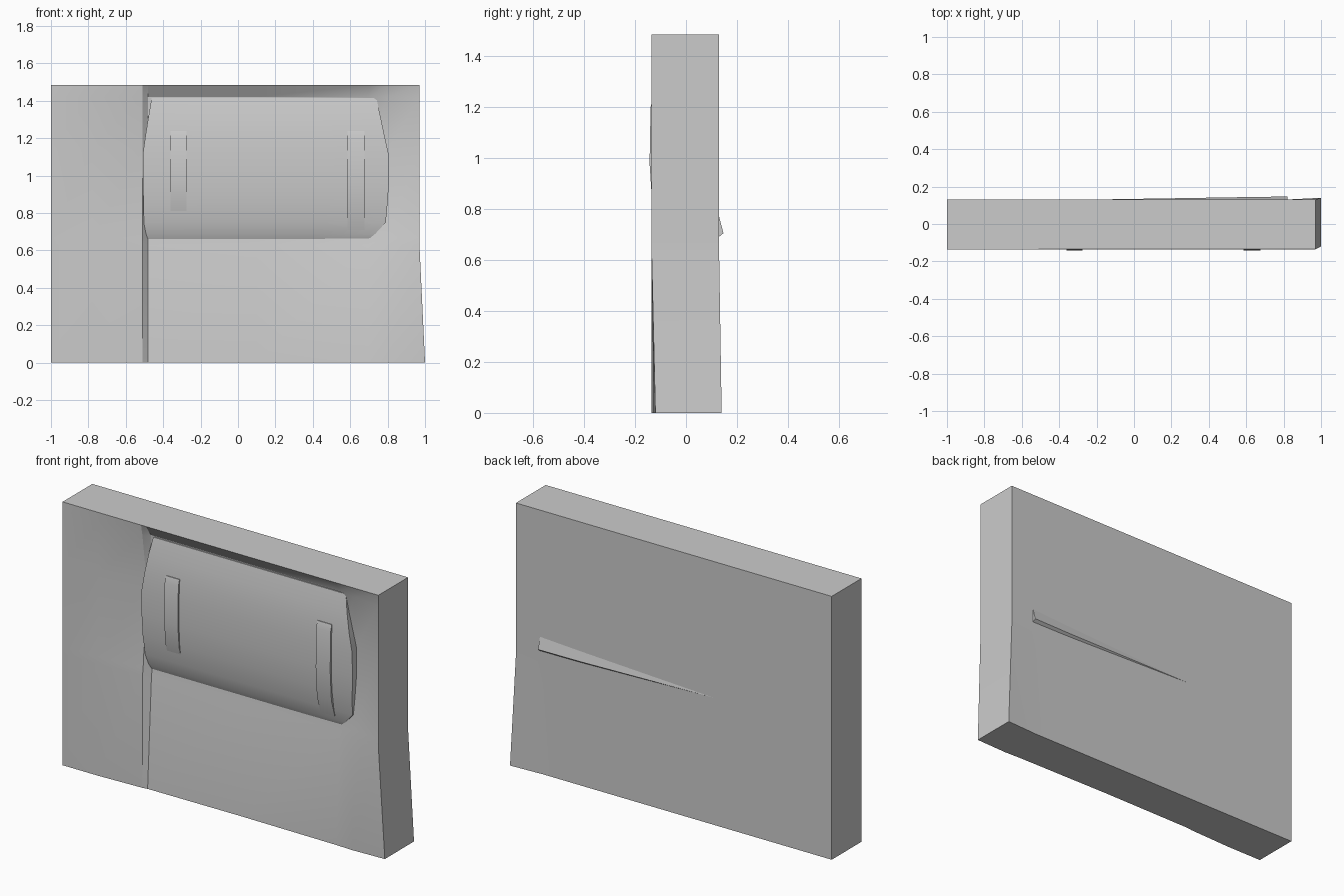
import bpy, bmesh

if "Cube" in bpy.data.objects:
    bpy.data.objects.remove(bpy.data.objects["Cube"])

FRONT, BACK = -0.135, 0.13


def finish(bm, name, angle=0.5):
    bmesh.ops.recalc_face_normals(bm, faces=bm.faces)
    mesh = bpy.data.meshes.new(name)
    bm.to_mesh(mesh)
    bm.free()
    ob = bpy.data.objects.new(name, mesh)
    bpy.context.collection.objects.link(ob)
    bpy.ops.object.select_all(action='DESELECT')
    ob.select_set(True)
    bpy.context.view_layer.objects.active = ob
    bpy.ops.object.shade_smooth_by_angle(angle=angle)
    return ob


def skin(bm, rows):
    """Bridge a grid of vertices with quads."""
    for a, b in zip(rows, rows[1:]):
        for i in range(len(a) - 1):
            bm.faces.new((a[i], a[i + 1], b[i + 1], b[i]))


def thicken(name, front, back):
    """Closed block with a relief front and a matching back grid."""
    bm = bmesh.new()
    f = [[bm.verts.new(p) for p in r] for r in front]
    b = [[bm.verts.new(p) for p in r] for r in back]
    skin(bm, f)
    skin(bm, b)
    skin(bm, [f[0], b[0]])
    skin(bm, [f[-1], b[-1]])
    for k in (0, -1):
        skin(bm, [[r[k] for r in f], [r[k] for r in b]])
    return finish(bm, name)


# wall panel: recess depth per row (z) and column (x)
xs = [-1, -0.78, -0.51, -0.48, 0.1, 0.70, 0.80, 0.97]
relief = [
    (0.00, [0, 0, .01, .015, .018, .012, .008, .015]),
    (0.63, [0, 0, .012, .05, .05, .045, .015, 0]),
    (0.67, [0, 0, .018, .058, .058, .055, .03, 0]),
    (1.14, [0, .008, .05, .06, .06, .06, .045, 0]),
    (1.42, [0, 0, .012, .045, .045, .045, .025, 0]),
    (1.485, [0] * 8),
]
front, back = [], []
for z, depths in relief:
    flare = 0.03 if z == 0 else 0
    line = [x + (flare if x == 0.97 else 0) for x in xs]
    front.append([(x, FRONT + d, z) for x, d in zip(line, depths)])
    back.append([(x, BACK + (0.01 if flare and x > 0.9 else 0), z) for x in line])
thicken("wall_panel", front, back)

# bulging tank face: z, left x, right x, depth behind the panel front
tank = [(.662, -.50, .70, .055), (.69, -.501, .735, .042), (.75, -.503, .79, .026),
        (.86, -.506, .80, .009), (.98, -.508, .808, .002), (1.12, -.508, .804, .002),
        (1.22, -.494, .782, .008), (1.32, -.478, .761, .02), (1.415, -.462, .74, .04)]
cols = [0, 0.25, 0.5, 0.75, 1]
thicken("tank",
        [[(l + (r - l) * t, FRONT + d, z) for t in cols] for z, l, r, d in tank],
        [[(l + (r - l) * t, FRONT + 0.075, z) for t in cols] for z, l, r, d in tank])

# two straps bent around the tank
for side, x0, x1, low in (("left", -.36, -.275, .755), ("right", .585, .675, .71)):
    path = [(low, .034), (low + .1, .003), (.98, -.008), (1.20, -.004), (1.238, .006)]
    thicken("strap_" + side,
            [[(x, FRONT + d, z) for x in (x0, x1)] for z, d in path],
            [[(x, FRONT + d + .03, z) for x in (x0, x1)] for z, d in path])

# tapering ridge on the back
bm = bmesh.new()
end = [bm.verts.new((.82, y, z)) for y, z in ((.125, .79), (.147, .705), (.125, .688))]
mid = [bm.verts.new((.55, y, z)) for y, z in ((.125, .775), (.143, .705), (.125, .69))]
tip = bm.verts.new((-.26, .13, .717))
bm.faces.new(end)
for i in range(3):
    j = (i + 1) % 3
    bm.faces.new((end[i], end[j], mid[j], mid[i]))
    bm.faces.new((mid[i], mid[j], tip))
finish(bm, "rear_ridge")
